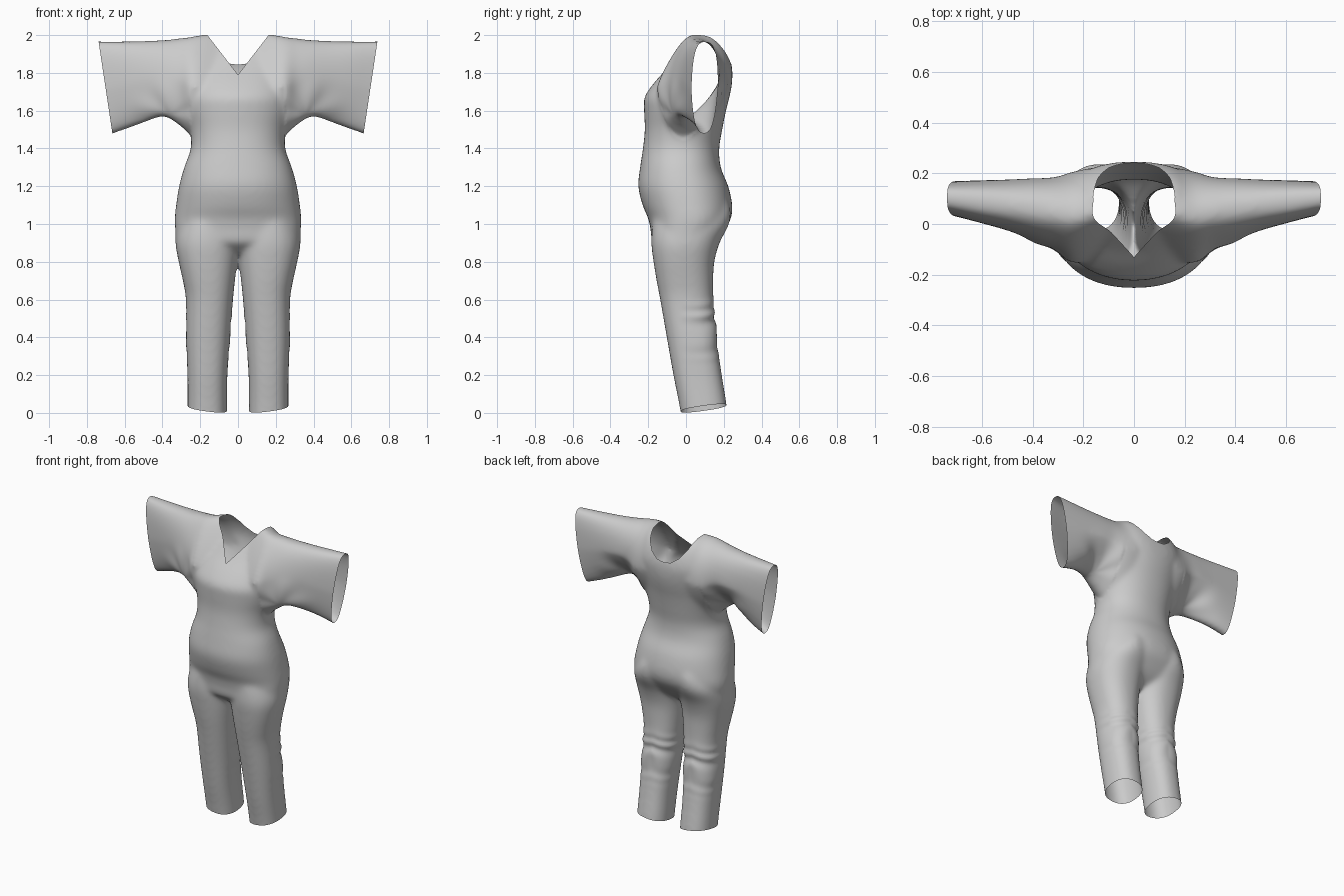
import bpy, bmesh, math
from mathutils import Vector

if "Cube" in bpy.data.objects:
    bpy.data.objects.remove(bpy.data.objects["Cube"])

SEG = 64


def bump(v, mid, width):
    return math.exp(-((v - mid) / width) ** 2)


def spline(rows, sub=4):
    """Catmull-Rom resampling of section rows."""
    out = []
    for i in range(len(rows) - 1):
        p = [rows[max(i - 1, 0)], rows[i], rows[i + 1], rows[min(i + 2, len(rows) - 1)]]
        for s in range(sub):
            t = s / sub
            out.append([0.5 * (2 * b + (c - a) * t + (2 * a - 5 * b + 4 * c - d) * t * t
                               + (3 * b - a - 3 * c + d) * t ** 3) for a, b, c, d in zip(*p)])
    return out + [list(rows[-1])]


def loft(bm, rows, place, taper=0.0, lean=0.0):
    """Closed loft; row = station, a min, a max, b min, b max, squareness, upper front slope."""
    rings = []
    for t, a0, a1, b0, b1, n, k_top in spline(rows):
        ring = []
        for k in range(SEG):
            u = 2 * math.pi * k / SEG
            c, s = math.cos(u), math.sin(u)
            ca = math.copysign(abs(c) ** (2 / n), c)
            sb = math.copysign(abs(s) ** (2 / n), s)
            w = 1 + taper * min(sb, 0)
            if ca < 0:
                w -= k_top * max(sb, 0)
            shift = lean * bump(t, 0.36, 0.14) * min(sb, 0)
            ring.append(bm.verts.new(place(t, (a0 + a1) / 2 + shift + ca * w * (a1 - a0) / 2,
                                           (b0 + b1) / 2 + sb * (b1 - b0) / 2)))
        rings.append(ring)
    for r, q in zip(rings, rings[1:]):
        for k in range(SEG):
            j = (k + 1) % SEG
            bm.faces.new((r[k], r[j], q[j], q[k]))
    bm.faces.new(rings[0])
    bm.faces.new(rings[-1])


bm = bmesh.new()

# Torso: z, half width, front y, back y, squareness
torso = [(z, -w, w, f, b, n, 0) for z, w, f, b, n in [
    (0.84, 0.25, -0.10, 0.07, 2), (0.90, 0.322, -0.175, 0.15, 2.3), (0.97, 0.332, -0.187, 0.205, 2.4),
    (1.03, 0.335, -0.20, 0.238, 2.3), (1.10, 0.328, -0.23, 0.245, 2.2),
    (1.20, 0.312, -0.253, 0.224, 2.2), (1.30, 0.285, -0.243, 0.184, 2.2),
    (1.40, 0.25, -0.228, 0.176, 2.2), (1.50, 0.254, -0.218, 0.192, 2.2),
    (1.60, 0.285, -0.222, 0.212, 2.1), (1.67, 0.295, -0.22, 0.23, 2.1),
    (1.74, 0.285, -0.175, 0.243, 2.2), (1.82, 0.27, -0.105, 0.245, 2.4),
    (1.90, 0.24, -0.042, 0.224, 2.4), (1.96, 0.21, 0.01, 0.187, 2.4), (2.0, 0.17, 0.06, 0.14, 2.2)]]
loft(bm, torso, lambda t, a, b: Vector((a, b, t)))

# Legs: z, x range, y range
leg = [(-0.08, 0.058, 0.267, -0.015, 0.228, 2.4, 0), (0.05, 0.058, 0.267, -0.037, 0.214, 2.4, 0),
       (0.20, 0.056, 0.268, -0.067, 0.19, 2.4, 0), (0.40, 0.042, 0.275, -0.102, 0.162, 2.3, 0),
       (0.60, 0.026, 0.276, -0.137, 0.146, 2.3, 0), (0.70, 0.016, 0.292, -0.156, 0.144, 2.3, 0),
       (0.80, 0.004, 0.314, -0.172, 0.15, 2.3, 0), (0.90, -0.01, 0.331, -0.184, 0.178, 2.2, 0),
       (1.00, -0.01, 0.318, -0.178, 0.228, 2.1, 0), (1.08, 0.01, 0.275, -0.165, 0.236, 2, 0),
       (1.17, 0.04, 0.23, -0.14, 0.20, 2, 0)]
# Sleeves: x, y range, z range
sleeve = [(0.05, -0.09, 0.215, 1.50, 1.99, 2.1, 0.55), (0.16, -0.135, 0.222, 1.47, 2.005, 2.1, 0.55),
          (0.24, -0.155, 0.207, 1.46, 1.992, 2.1, 0.5), (0.31, -0.105, 0.188, 1.52, 1.983, 2.2, 0.35),
          (0.39, -0.065, 0.18, 1.568, 1.974, 2.3, 0.2), (0.50, -0.027, 0.176, 1.532, 1.969, 2.5, 0.1),
          (0.62, 0.008, 0.172, 1.492, 1.967, 2.8, 0), (0.74, 0.038, 0.168, 1.448, 1.968, 3, 0),
          (0.84, 0.055, 0.165, 1.412, 1.968, 3, 0)]
for sx in (1, -1):
    loft(bm, leg, lambda t, a, b: Vector((sx * a, b, t)))
    loft(bm, sleeve, lambda t, a, b: Vector((sx * t, a, b)), taper=0.3, lean=0.075)
bmesh.ops.recalc_face_normals(bm, faces=bm.faces)

# Fuse the parts into one smooth garment
mesh = bpy.data.meshes.new("jumpsuit")
bm.to_mesh(mesh)
bm.free()
suit = bpy.data.objects.new("jumpsuit", mesh)
bpy.context.collection.objects.link(suit)
bpy.context.view_layer.objects.active = suit
suit.select_set(True)
fuse = suit.modifiers.new("fuse", 'REMESH')
fuse.mode = 'VOXEL'
fuse.voxel_size = 0.011
soft = suit.modifiers.new("soften", 'SMOOTH')
soft.factor = 0.5
soft.iterations = 24
for name in ("fuse", "soften"):
    bpy.ops.object.modifier_apply(modifier=name)

bm = bmesh.new()
bm.from_mesh(mesh)
bm.normal_update()

# Cloth folds behind the knees and fanning out from the armpits
for v in bm.verts:
    x, y, z = abs(v.co.x), v.co.y, v.co.z
    d = 0.0
    if z < 0.8:
        side = min(max((y + 0.04) / 0.14, 0), 1)
        d = 0.006 * side * bump(z, 0.45, 0.11) * math.sin(62 * z + 22 * abs(x - 0.15) + 2 * math.sin(23 * z))
    elif x > 0.25 and z > 1.45:
        ang = math.atan2(z - 1.58, x - 0.36)
        d = 0.003 * bump(math.hypot(x - 0.36, z - 1.58), 0.14, 0.08) * math.sin(6 * ang)
    v.co += v.normal * d


def cut(planes, region):
    """Slice by every plane, then drop the region's faces lying beyond all of them."""
    for co, no in planes:
        faces = [f for f in bm.faces if region(f.calc_center_median())]
        geom = set(faces)
        for f in faces:
            geom.update(f.verts)
            geom.update(f.edges)
        bmesh.ops.bisect_plane(bm, geom=list(geom), dist=1e-5, plane_co=co, plane_no=no)
    gone = []
    for f in bm.faces:
        c = f.calc_center_median()
        if region(c) and all((c - co).dot(no) > 0 for co, no in planes):
            gone.append(f)
    bmesh.ops.delete(bm, geom=gone, context='FACES')


def above(points):
    """Upward planes through a half outline (x, z), mirrored."""
    planes = []
    for (x0, z0), (x1, z1) in zip(points, points[1:]):
        for s in (1, -1):
            planes.append((Vector((s * x0, 0, z0)), Vector((-s * (z1 - z0), 0, x1 - x0)).normalized()))
    return planes


# Neckline: front V and round back
cut(above([(0, 1.79), (0.162, 2.0)]), lambda c: c.y < 0.1 and c.z > 1.7 and abs(c.x) < 0.3)
cut(above([(0, 1.843), (0.05, 1.85), (0.1, 1.885), (0.14, 1.94), (0.165, 2.005)]),
    lambda c: c.y >= 0.1 and c.z > 1.75 and abs(c.x) < 0.3)

# Open cuffs and slanted trouser hems
for s in (1, -1):
    cut([(Vector((s * 0.738, 0, 1.965)), Vector((s * 0.485, 0, -0.073)).normalized())],
        lambda c: c.x * s > 0.5 and c.z > 1.3)
    cut([(Vector((s * 0.10, -0.03, -0.001)), Vector((s * 0.13, 0.14, -1)).normalized())],
        lambda c: c.x * s > 0 and c.z < 0.3)

bm.to_mesh(mesh)
bm.free()
bpy.ops.object.shade_smooth()
